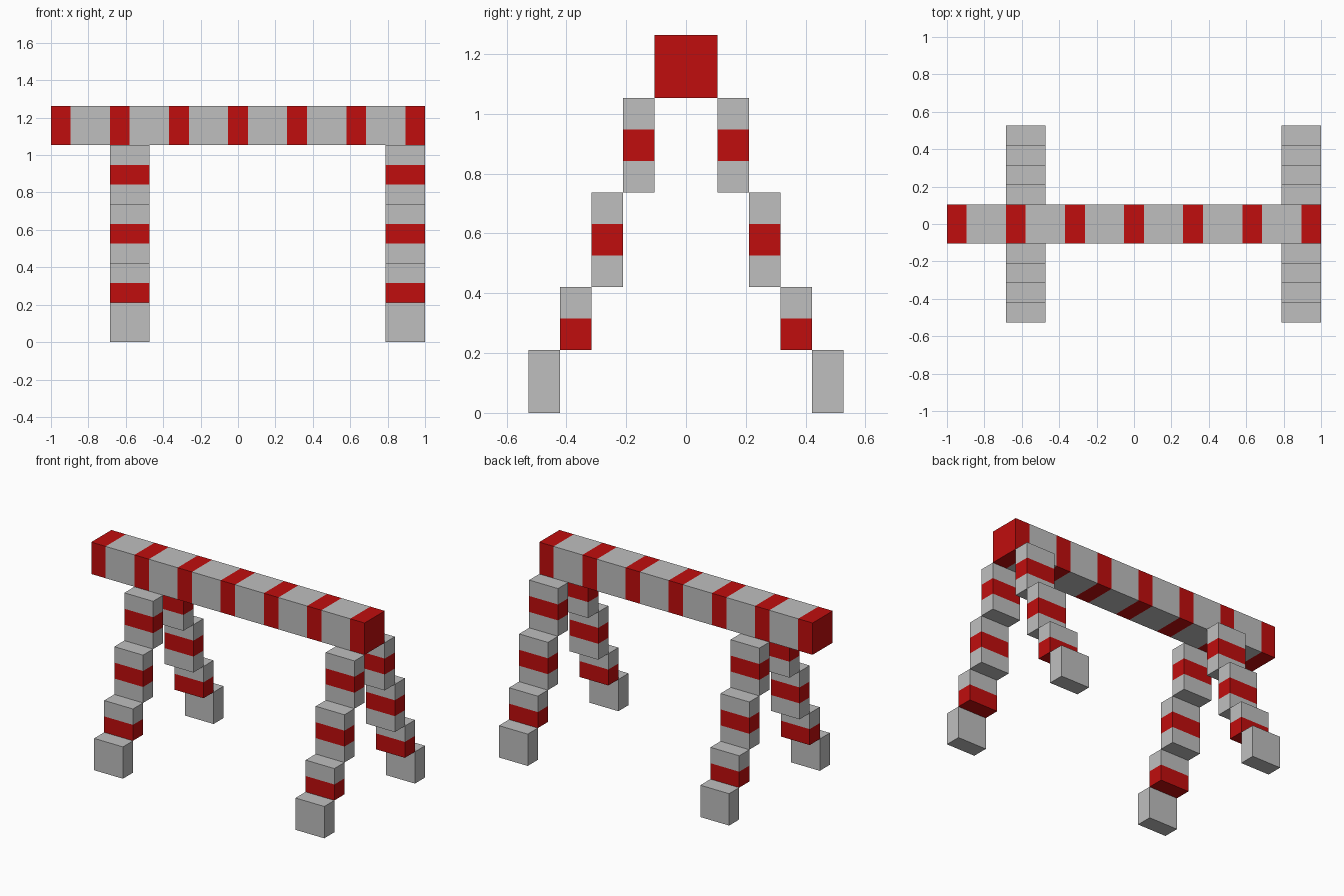
import bpy
import bmesh
from mathutils import Vector

cube = bpy.data.objects.get("Cube")
if cube:
    bpy.data.objects.remove(cube, do_unlink=True)

U = 2 / 19  # one grid block; the beam is 19 blocks long


def make_material(name, color):
    mat = bpy.data.materials.new(name)
    mat.use_nodes = True
    mat.diffuse_color = color
    mat.node_tree.nodes["Principled BSDF"].inputs["Base Color"].default_value = color
    return mat


GREY = make_material("light grey", (0.52, 0.52, 0.52, 1))
RED = make_material("red", (0.53, 0.004, 0.004, 1))


def banded_box(name, low, high, axis, red_bands):
    """Box between two corners in blocks, cut along an axis and painted with red bands."""
    low, high = Vector(low), Vector(high)
    bm = bmesh.new()
    bmesh.ops.create_cube(bm, size=1)
    for v in bm.verts:
        v.co = (low + high) / 2 + Vector(c * s for c, s in zip(v.co, high - low))
    direction = Vector((0, 0, 0))
    direction[axis] = 1
    # Cut the box at every band edge
    for cut in {edge for band in red_bands for edge in band}:
        if low[axis] < cut < high[axis]:
            bmesh.ops.bisect_plane(bm, geom=bm.verts[:] + bm.edges[:] + bm.faces[:],
                                   plane_co=direction * cut, plane_no=direction)
    # Paint by position just inside each face, so end caps match their band
    bm.normal_update()
    for f in bm.faces:
        p = (f.calc_center_median() - f.normal * 0.01)[axis]
        f.material_index = int(any(a < p < b for a, b in red_bands))
    bmesh.ops.scale(bm, vec=(U, U, U), verts=bm.verts)
    mesh = bpy.data.meshes.new(name)
    bm.to_mesh(mesh)
    bm.free()
    mesh.materials.append(GREY)
    mesh.materials.append(RED)
    obj = bpy.data.objects.new(name, mesh)
    bpy.context.collection.objects.link(obj)
    return obj


# Crossbar: a red band every three blocks
banded_box("crossbar", (-9.5, -1, 10), (9.5, 1, 12), 0,
           [(-9.5 + 3 * i, -8.5 + 3 * i) for i in range(7)])

# Stepped legs: bottom, top and red band of each step, from the bar outwards
STEPS = [("upper", 7, 10, [(8, 9)]),
         ("middle", 4, 7, [(5, 6)]),
         ("lower", 2, 4, [(2, 3)]),
         ("foot", 0, 2, [])]

for side, x in (("right", -6.5), ("left", 7.5)):
    for end, sign in (("front", -1), ("back", 1)):
        for i, (part, z0, z1, bands) in enumerate(STEPS):
            y0, y1 = sorted((sign * (i + 1), sign * (i + 2)))
            banded_box(f"{end}_{side}_leg_{part}", (x, y0, z0), (x + 2, y1, z1), 2, bands)
